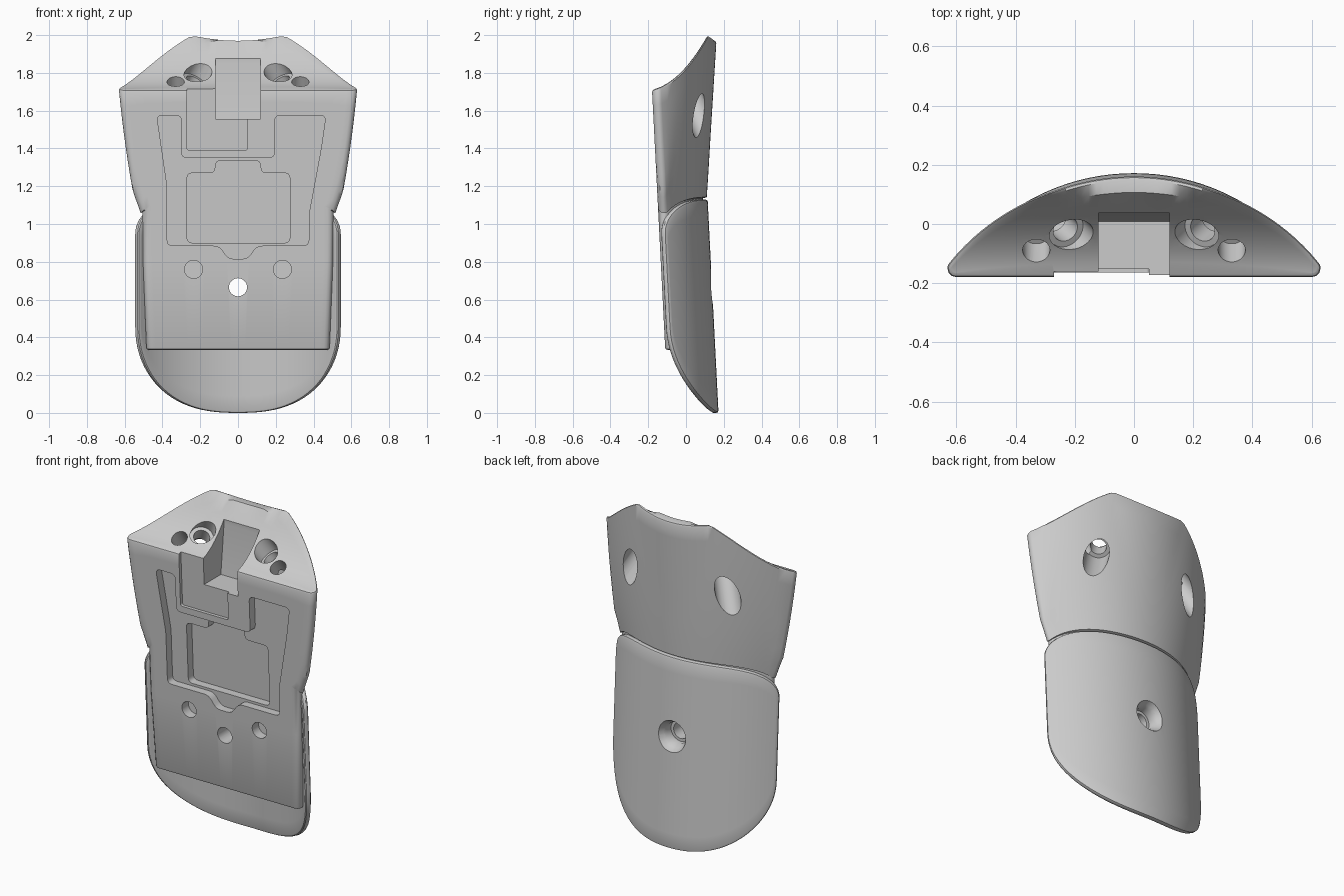
import bpy, bmesh
from math import sin, cos, pi, sqrt, asin, radians
from mathutils import Vector

if "Cube" in bpy.data.objects:
    bpy.data.objects.remove(bpy.data.objects["Cube"])

SLOPE = 0.051  # lean of the whole part: y shifts as z drops


def make(name, verts, faces, lean=True):
    bm = bmesh.new()
    vs = [bm.verts.new((x, y + (SLOPE * (1.71 - z) if lean else 0), z)) for x, y, z in verts]
    for f in faces:
        ids = list(dict.fromkeys(f))
        if len(ids) > 2:
            bm.faces.new([vs[i] for i in ids])
    bmesh.ops.recalc_face_normals(bm, faces=bm.faces)
    me = bpy.data.meshes.new(name)
    bm.to_mesh(me)
    bm.free()
    ob = bpy.data.objects.new(name, me)
    bpy.context.collection.objects.link(ob)
    return ob


def bridge(a, b):
    n = len(a)
    return [(a[i], a[(i + 1) % n], b[(i + 1) % n], b[i]) for i in range(n)]


# Outline of the rear cover seen from the front (q = |x| / half width)
def cover_low(q):
    return 0.45 * (1 - max(0, 1 - q ** 2.5) ** 0.48)


def cover_high(q):
    return 1.13 - 0.18 * (1 - sqrt(max(0, 1 - q ** 5)))


# ---- Main body: lofted D-shaped sections, flat front and arched back ----
def section(w, yb, d=0, n=24, r=0.03):
    w, yf, yb, r = w - d, -0.18 + d, yb - d, r - d
    back = [(w - r + r * cos(a), yf + r + r * sin(a)) for a in [radians(13 * k) for k in range(4)]]
    front = [(w - r + r * cos(a), yf + r - r * sin(a)) for a in [radians(30 * k) for k in range(4)]]
    px, py = back[-1]
    sag = yb - py
    R = (px * px + sag * sag) / (2 * sag)
    for j in range(1, n + 1):
        x = px * (1 - j / n)
        back.append((x, yb - R + sqrt(R * R - x * x)))
        front.append(((w - r) * (1 - j / n), yf))
    return [h + [(-x, y) for x, y in h[-2::-1]] for h in (back, front)]


def top_z(x, y):
    v = max(0, y + 0.18)
    return min(1.71 + 0.227 * v + 2.28 * v * v, 1.97 + 0.48 * x * x)


def step_z(x, y):
    return cover_high(min(1, abs(x) / 0.55)) + 0.012


verts, faces, rings = [], [], []


def add_ring(sec, zf):
    back, front = sec
    start = len(verts)
    verts.extend((x, y, zf(x, y)) for x, y in back + front[-2:0:-1])
    rings.append(list(range(start, len(verts))))


def add_cap(ring, zf, cols, T=8):
    grid = []
    for i in range(cols):
        b, f = ring[i], ring[-i]
        if i in (0, cols - 1):
            grid.append([ring[i]] * (T + 1))
            continue
        p, q = Vector(verts[b]), Vector(verts[f])
        col = [b]
        for k in range(1, T):
            c = p.lerp(q, k / T)
            col.append(len(verts))
            verts.append((c.x, c.y, zf(c.x, c.y)))
        grid.append(col + [f])
    for i in range(cols - 1):
        for k in range(T):
            faces.append((grid[i][k], grid[i + 1][k], grid[i + 1][k + 1], grid[i][k + 1]))


for d, z in ((0.012, 0.334), (0.0035, 0.3375), (0, 0.346)):
    add_ring(section(0.485, 0.06, d), lambda x, y: z)
add_ring(section(0.503, 0.06), lambda x, y: 0.8)
add_ring(section(0.505, 0.06), lambda x, y: step_z(x, y) - 0.006)
for k in range(11):
    u = k / 10
    add_ring(section(0.515 + 0.16 * u - 0.045 * u * u, 0.081 + 0.092 * u),
             lambda x, y: step_z(x, y) * (1 - u) + (top_z(x, y) - 0.012) * u)
for d, drop in ((0.0035, 0.0035), (0.012, 0)):
    add_ring(section(0.63, 0.173, d), lambda x, y: top_z(x, y) - drop)
for a, b in zip(rings, rings[1:]):
    faces += bridge(a, b)
columns = len(rings[0]) // 2 + 1
add_cap(rings[0], lambda x, y: 0.334, columns)
add_cap(rings[-1], top_z, columns)
body = make("main_body", verts, faces)

# ---- Rear cover: curved shell with rounded rim ----
S, T, SAG = 44, 14, 0.235
RAD = (0.55 ** 2 + SAG ** 2) / (2 * SAG)


def cover_point(i, j, e, d):
    s = sin((2 * i / S - 1) * pi / 2)
    lo, hi = cover_low(abs(s)) + e, cover_high(abs(s)) - e
    a = asin((0.55 - e) * s / RAD)
    return ((RAD - d) * sin(a), 0.085 - RAD + (RAD - d) * cos(a), lo + (hi - lo) * j / T)


border = ([(i, 0) for i in range(S)] + [(S, j) for j in range(T)] +
          [(i, T) for i in range(S, 0, -1)] + [(0, j) for j in range(T, 0, -1)])
cv, cf, loops = [], [], []
rim = [(0.012, 0), (0.0035, 0.0035), (0, 0.012), (0, 0.026), (0.003, 0.032), (0.01, 0.035)]
for k, (e, d) in enumerate(rim):
    if k in (0, len(rim) - 1):  # full grids for outer and inner faces
        ids = {}
        for i in range(S + 1):
            for j in range(T + 1):
                ids[i, j] = len(cv)
                cv.append(cover_point(i, j, e, d))
        cf += [(ids[i, j], ids[i + 1, j], ids[i + 1, j + 1], ids[i, j + 1])
               for i in range(S) for j in range(T)]
        loops.append([ids[b] for b in border])
    else:
        loops.append(list(range(len(cv), len(cv) + len(border))))
        cv += [cover_point(i, j, e, d) for i, j in border]
for a, b in zip(loops, loops[1:]):
    cf += bridge(a, b)
cover = make("rear_cover", cv, cf)


# ---- Cutters ----
def prism(pts, floor, r=0.03, n=4):
    out = []
    for k, p in enumerate(pts):
        p, a, b = Vector(p), Vector(pts[k - 1]), Vector(pts[(k + 1) % len(pts)])
        a = p + (a - p).normalized() * min(r, 0.45 * (a - p).length)
        b = p + (b - p).normalized() * min(r, 0.45 * (b - p).length)
        for m in range(n + 1):
            t = m / n
            out.append(a * (1 - t) ** 2 + p * 2 * t * (1 - t) + b * t * t)
    n = len(out)
    v = [(p.x, y, p.y) for y in (-0.3, floor) for p in out]
    lo, hi = list(range(n)), list(range(n, 2 * n))
    return make("cutter", v, bridge(lo, hi) + [lo, hi])


def drill(origin, direction, profile, n=32):
    o, d = Vector(origin), Vector(direction).normalized()
    u = d.orthogonal().normalized()
    w = d.cross(u)
    v = [o + d * t + (u * cos(2 * pi * k / n) + w * sin(2 * pi * k / n)) * r
         for t, r in profile for k in range(n)]
    rs = [list(range(m * n, m * n + n)) for m in range(len(profile))]
    f = [rs[0], rs[-1]]
    for a, b in zip(rs, rs[1:]):
        f += bridge(a, b)
    return make("cutter", v, f, lean=False)


def cut(cutter, *targets):
    for ob in targets:
        m = ob.modifiers.new("cut", 'BOOLEAN')
        m.operation, m.solver, m.object = 'DIFFERENCE', 'EXACT', cutter
        bpy.context.view_layer.objects.active = ob
        bpy.ops.object.modifier_apply(modifier=m.name)
    bpy.data.objects.remove(cutter)


# front pockets, shallow to deep
cut(prism([(-0.27, 1.39), (0.05, 1.39), (0.05, 1.85), (-0.27, 1.85)], -0.16, 0.015), body)
cut(prism([(-0.43, 1.575), (-0.30, 1.575), (-0.30, 1.35), (0.195, 1.35), (0.195, 1.575),
           (0.465, 1.575), (0.44, 1.4), (0.375, 1.05), (0.375, 0.885), (0.1, 0.885), (0.05, 0.815),
           (-0.05, 0.815), (-0.1, 0.885), (-0.375, 0.885), (-0.375, 1.2)], -0.13), body)
cut(prism([(-0.27, 0.9), (0.275, 0.9), (0.275, 1.27), (0.12, 1.27), (0.12, 1.335),
           (-0.12, 1.335), (-0.12, 1.27), (-0.27, 1.27)], -0.08), body)
# open slot at the top
prof = [(-0.3, 1.555), (0.0, 1.555), (0.045, 1.85), (0.045, 2.2), (-0.3, 2.2)]
cut(make("cutter", [(x, y, z) for x in (-0.12, 0.12) for y, z in prof],
         bridge(list(range(5)), list(range(5, 10))) + [range(5), range(5, 10)]), body)
# holes, mirrored left and right
for s in (-1, 1):
    axis = Vector((s * 0.12, 0.105, -0.23))
    mouth = Vector((s * 0.21, -0.035, 1.80))
    cut(drill(mouth - axis * 0.5, axis, [(0, 0.066), (0.19, 0.066), (0.19, 0.045),
                                         (0.28, 0.045), (0.28, 0.068), (0.62, 0.068)]), body)
    cut(drill((s * 0.33, -0.15, 1.845), (0, 0.55, -0.83), [(0, 0.046), (0.22, 0.046)]), body)
    cut(drill((s * 0.235, -0.3, 0.76), (0, 1, 0), [(0, 0.048), (0.23, 0.048)]), body)
# countersunk through hole
cut(drill((0, 0.2, 0.665), (0, -1, 0), [(0, 0.095), (0.06, 0.095), (0.11, 0.065), (0.15, 0.065),
                                        (0.15, 0.048), (0.5, 0.048)]), body, cover)

# ---- Smooth shading with sharp edges ----
bpy.ops.object.select_all(action='DESELECT')
for ob in (body, cover):
    ob.select_set(True)
bpy.context.view_layer.objects.active = body
bpy.ops.object.shade_smooth_by_angle(angle=radians(32))
